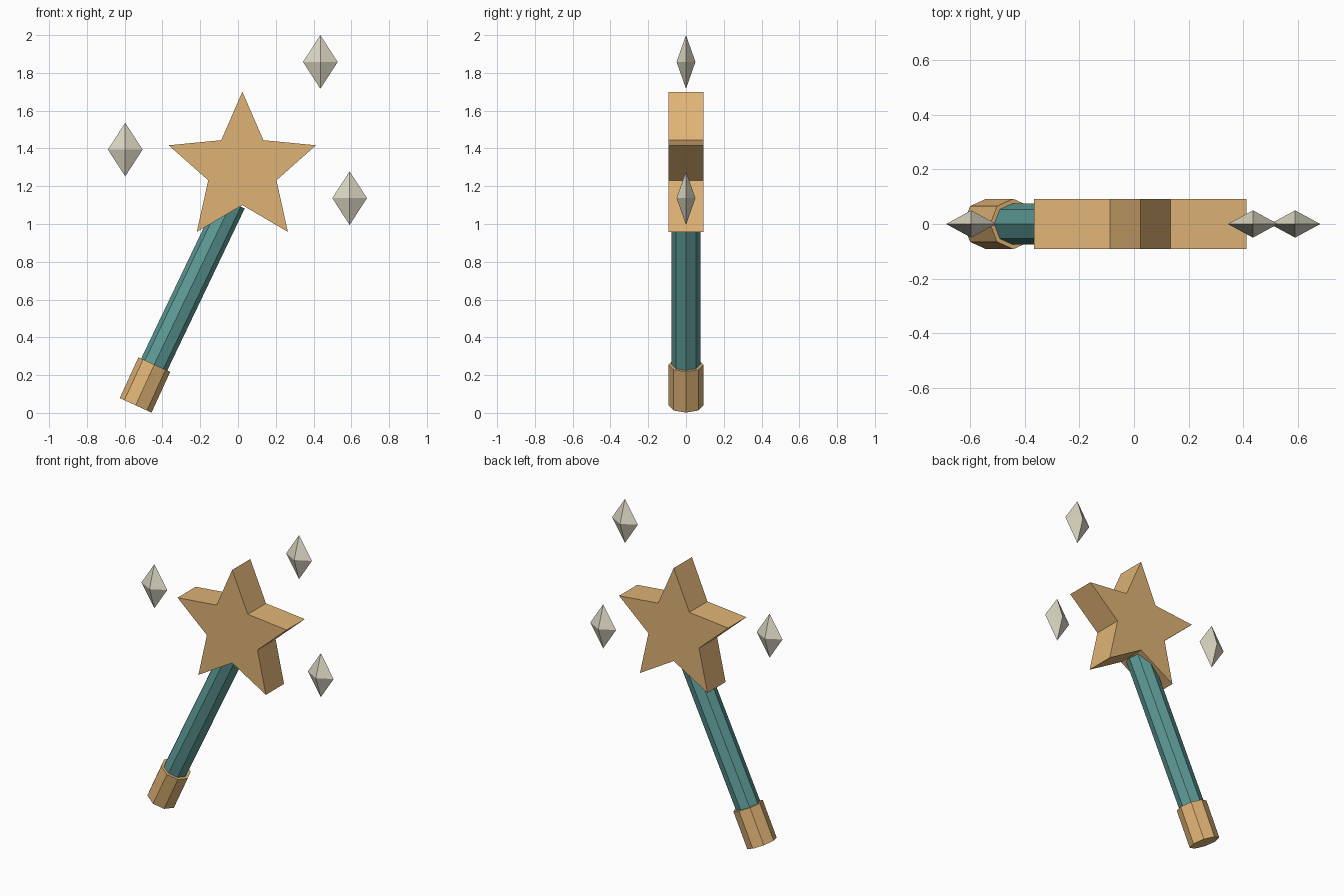
import bpy, bmesh
from math import sin, cos, pi
from mathutils import Vector, Matrix

if "Cube" in bpy.data.objects:
    bpy.data.objects.remove(bpy.data.objects["Cube"])


def material(name, rgb):
    mat = bpy.data.materials.new(name)
    mat.use_nodes = True
    mat.diffuse_color = (*rgb, 1)
    mat.node_tree.nodes["Principled BSDF"].inputs["Base Color"].default_value = (*rgb, 1)
    return mat


gold = material("warm gold", (0.74, 0.45, 0.18))
teal = material("teal", (0.11, 0.33, 0.31))
ivory = material("pale ivory", (0.72, 0.69, 0.55))


def finish(name, bm, mat):
    bmesh.ops.recalc_face_normals(bm, faces=bm.faces)
    mesh = bpy.data.meshes.new(name)
    bm.to_mesh(mesh)
    bm.free()
    mesh.materials.append(mat)
    obj = bpy.data.objects.new(name, mesh)
    bpy.context.collection.objects.link(obj)
    return obj


def octagon_rod(name, start, end, radius, mat):
    """Eight-sided rod between two points, with corners facing front and back."""
    a, b = Vector(start), Vector(end)
    axis = (b - a).normalized()
    front = Vector((0, 1, 0))
    side = front.cross(axis)
    frame = Matrix((side, front, axis)).transposed().to_4x4()
    bm = bmesh.new()
    bmesh.ops.create_cone(bm, cap_ends=True, segments=8, radius1=radius, radius2=radius,
                          depth=(b - a).length,
                          matrix=Matrix.Translation((a + b) / 2) @ frame)
    return finish(name, bm, mat)


# Tilted handle and its end cap
octagon_rod("handle", (-0.48, 0, 0.18), (-0.033, 0, 1.115), 0.076, teal)
octagon_rod("handle_cap", (-0.542, 0, 0.04), (-0.443, 0, 0.256), 0.0925, gold)

# Thick five-pointed star
bm = bmesh.new()
outline = []
for i in range(10):
    r = 0.41 if i % 2 == 0 else 0.19
    outline.append(bm.verts.new((0.023 + r * sin(i * pi / 5), -0.0925, 1.29 + r * cos(i * pi / 5))))
face = bm.faces.new(outline)
extruded = bmesh.ops.extrude_face_region(bm, geom=[face], use_keep_orig=True)
moved = [v for v in extruded["geom"] if isinstance(v, bmesh.types.BMVert)]
bmesh.ops.translate(bm, verts=moved, vec=(0, 0.185, 0))
finish("star", bm, gold)

# Floating four-sided sparkles
sparkles = {"upper": (0.436, 1.858), "left": (0.591, 1.137), "right": (-0.597, 1.394)}
for label, (x, z) in sparkles.items():
    bm = bmesh.new()
    tips = [bm.verts.new((0, 0, h)) for h in (0.142, -0.142)]
    ring = [bm.verts.new((0.092 * cos(k * pi / 2), 0.05 * sin(k * pi / 2), 0)) for k in range(4)]
    for k in range(4):
        for tip in tips:
            bm.faces.new((ring[k], ring[(k + 1) % 4], tip))
    finish(label + "_sparkle", bm, ivory).location = (x, 0, z)
